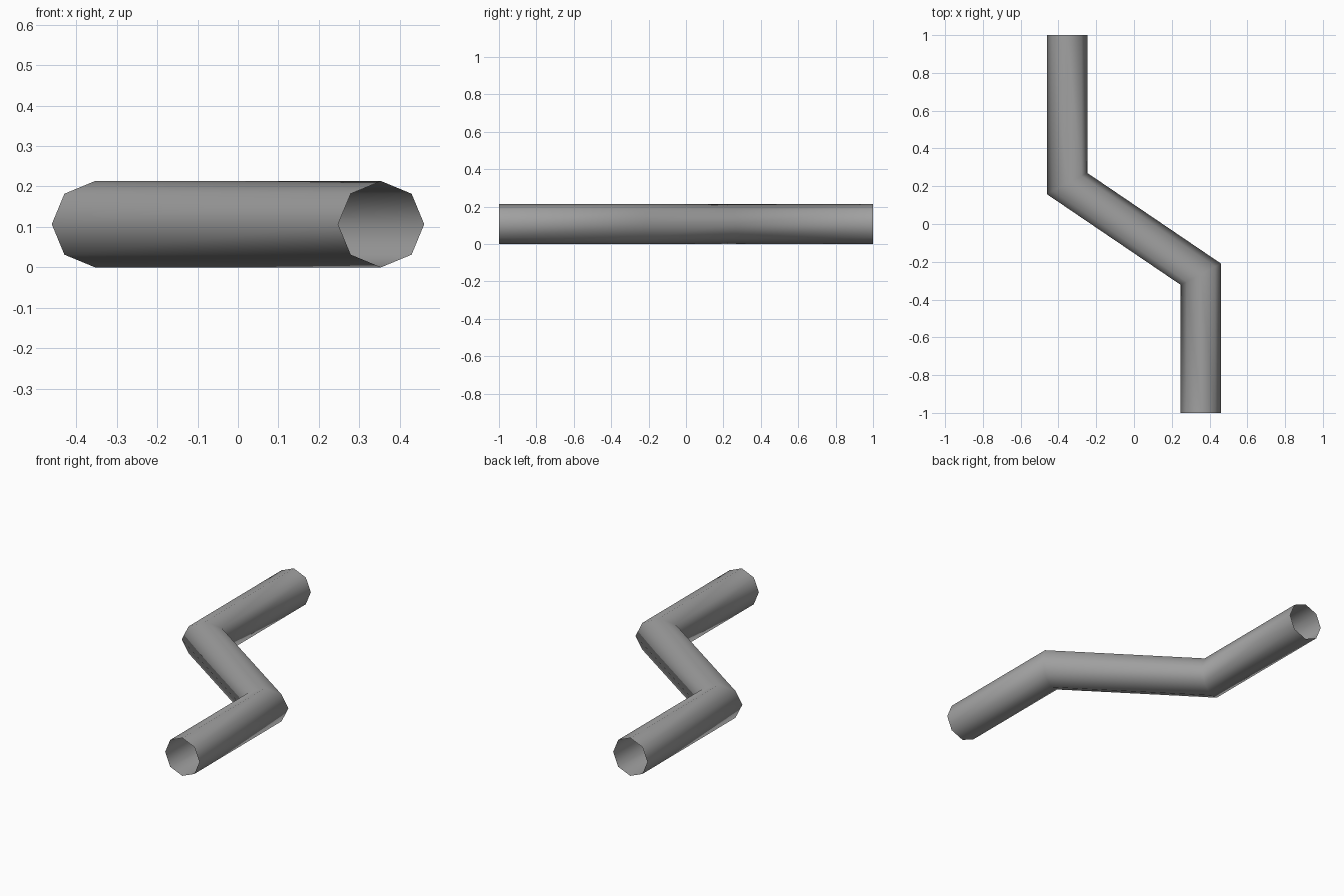
import bpy, bmesh
from math import cos, sin, pi

cube = bpy.data.objects.get("Cube")
if cube:
    bpy.data.objects.remove(cube, do_unlink=True)

# Grey metal
grey = bpy.data.materials.new("grey_metal")
grey.use_nodes = True
colour = (0.36, 0.36, 0.36, 1)
grey.diffuse_color = colour
grey.node_tree.nodes["Principled BSDF"].inputs["Base Color"].default_value = colour

RADIUS, SIDES = 0.1065, 8
MITRE = 0.53  # y shift per unit x across a bend
# Centre line stations: x, y, mitre slope
stations = [(0.354, -1, 0), (0.354, -0.266, MITRE),
            (-0.354, 0.214, MITRE), (-0.354, 1, 0)]

# Open-ended octagonal pipe with two mitred bends
bm = bmesh.new()
rings = []
for cx, cy, slope in stations:
    ring = []
    for i in range(SIDES):
        a = 2 * pi * i / SIDES
        dx = RADIUS * cos(a)
        ring.append(bm.verts.new((cx + dx, cy + slope * dx, RADIUS + RADIUS * sin(a))))
    rings.append(ring)
for near, far in zip(rings, rings[1:]):
    for i in range(SIDES):
        j = (i + 1) % SIDES
        face = bm.faces.new((near[i], far[i], far[j], near[j]))
        face.smooth = True

# Point the faces outward
bm.normal_update()
first = bm.faces[:][0]
if first.normal.x < 0:
    bmesh.ops.reverse_faces(bm, faces=bm.faces[:])

mesh = bpy.data.meshes.new("bent_pipe")
bm.to_mesh(mesh)
bm.free()
mesh.materials.append(grey)
pipe = bpy.data.objects.new("bent_pipe", mesh)
bpy.context.collection.objects.link(pipe)
